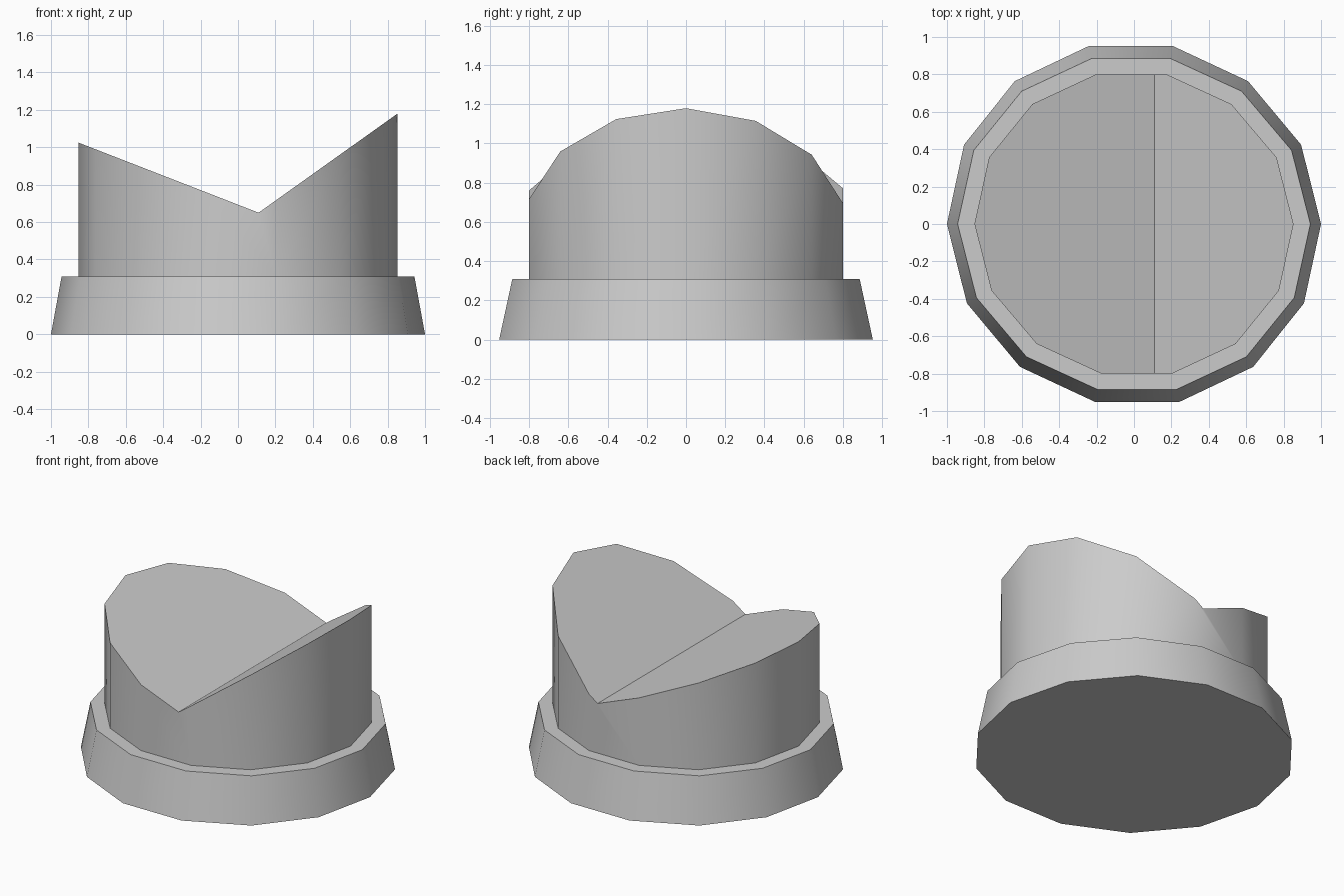
import bpy, bmesh, math

if "Cube" in bpy.data.objects:
    bpy.data.objects.remove(bpy.data.objects["Cube"])

SIDES = 14
VALLEY_X, VALLEY_Z = 0.11, 0.65
# x radius, y radius, height of each ring from the foot upwards
RINGS = [(1.0, 0.977, 0.0), (0.943, 0.908, 0.31),
         (0.853, 0.82, 0.31), (0.853, 0.82, 1.0)]


def add_ring(bm, rx, ry, z):
    ring = []
    for i in range(SIDES):
        a = 2 * math.pi * i / SIDES
        y = ry * math.sin(a)
        ring.append(bm.verts.new((rx * math.cos(a) - 0.018 * y, y, z)))
    return ring


bm = bmesh.new()
rings = [add_ring(bm, *r) for r in RINGS]

# Tapered foot, flat ledge and upright wall
for lower, upper in zip(rings, rings[1:]):
    for i in range(SIDES):
        j = (i + 1) % SIDES
        bm.faces.new((lower[i], lower[j], upper[j], upper[i]))
bm.faces.new(rings[0][::-1])
top = bm.faces.new(rings[-1])

# Crease the top along the valley, then tilt both halves upwards
bmesh.ops.bisect_plane(bm, geom=[top] + list(top.edges) + list(top.verts),
                       plane_co=(VALLEY_X, 0, 0), plane_no=(1, 0, 0))
for v in bm.verts:
    if v.co.z > 0.9:
        dx = v.co.x - VALLEY_X
        v.co.z = VALLEY_Z + (0.713 * dx if dx > 0 else -0.389 * dx)

bmesh.ops.recalc_face_normals(bm, faces=bm.faces)
mesh = bpy.data.meshes.new("notched_pedestal")
bm.to_mesh(mesh)
bm.free()
obj = bpy.data.objects.new("notched_pedestal", mesh)
bpy.context.collection.objects.link(obj)
bpy.context.view_layer.objects.active = obj
obj.select_set(True)
bpy.ops.object.shade_smooth_by_angle(angle=math.radians(30))
